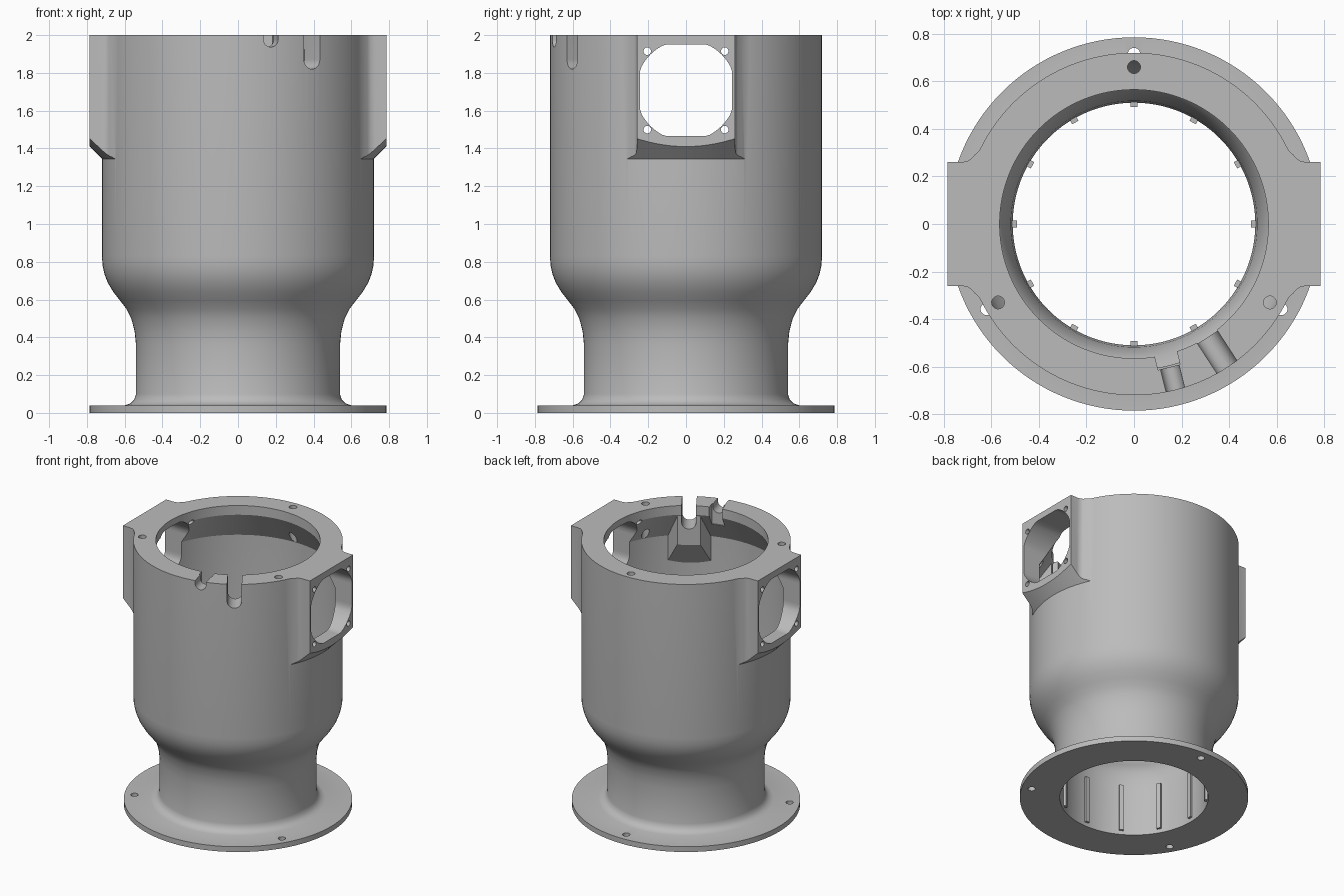
import bpy, bmesh
from math import sin, cos, pi, radians
from mathutils import Matrix, Vector

if "Cube" in bpy.data.objects:
    bpy.data.objects.remove(bpy.data.objects["Cube"], do_unlink=True)

grey = bpy.data.materials.new("plain_grey")
grey.use_nodes = True
grey.diffuse_color = (0.5, 0.5, 0.5, 1)
grey.node_tree.nodes["Principled BSDF"].inputs["Base Color"].default_value = (0.5, 0.5, 0.5, 1)


def finish(name, bm):
    bmesh.ops.recalc_face_normals(bm, faces=bm.faces)
    mesh = bpy.data.meshes.new(name)
    bm.to_mesh(mesh)
    bm.free()
    mesh.materials.append(grey)
    obj = bpy.data.objects.new(name, mesh)
    bpy.context.collection.objects.link(obj)
    return obj


def lathe(name, profile, steps=128):
    """Closed solid turned around z; the profile starts and ends on the axis."""
    bm = bmesh.new()
    verts = [bm.verts.new((r, 0, z)) for r, z in profile]
    edges = [bm.edges.new(pair) for pair in zip(verts, verts[1:])]
    bmesh.ops.spin(bm, geom=verts + edges, axis=(0, 0, 1), cent=(0, 0, 0),
                   angle=2 * pi, steps=steps, use_duplicate=False)
    bmesh.ops.remove_doubles(bm, verts=bm.verts, dist=0.0002)
    return finish(name, bm)


def radial(deg):
    """Frame with u along the tangent, v up and w pointing outwards."""
    a = radians(deg)
    return Matrix(((-sin(a), 0, cos(a)), (cos(a), 0, sin(a)), (0, 1, 0)))


UPRIGHT = Matrix.Identity(3)


def prism(name, points, start, end, frame=UPRIGHT):
    bm = bmesh.new()
    face = bm.faces.new([bm.verts.new(frame @ Vector((u, v, start))) for u, v in points])
    top = bmesh.ops.extrude_face_region(bm, geom=[face])["geom"]
    bmesh.ops.translate(bm, vec=frame @ Vector((0, 0, end - start)),
                        verts=[g for g in top if isinstance(g, bmesh.types.BMVert)])
    return finish(name, bm)


def circle(cu, cv, r, n=24):
    return [(cu + r * cos(2 * pi * i / n), cv + r * sin(2 * pi * i / n)) for i in range(n)]


def rect(u0, u1, v0, v1):
    return [(u0, v0), (u1, v0), (u1, v1), (u0, v1)]


def u_slot(r, bottom, top):
    arc = [(r * cos(pi + pi * i / 16), bottom + r + r * sin(pi + pi * i / 16)) for i in range(17)]
    return arc + [(r, top), (-r, top)]


def combine(target, other, operation):
    mod = target.modifiers.new("combine", "BOOLEAN")
    mod.operation = operation
    mod.solver = "EXACT"
    mod.object = other
    bpy.context.view_layer.objects.active = target
    bpy.ops.object.modifier_apply(modifier=mod.name)
    bpy.data.objects.remove(other, do_unlink=True)


# Flanged outer shell
body = lathe("housing_body", [
    (0, 0), (.785, 0), (.785, .04), (.6, .04), (.57, .05), (.55, .07), (.54, .1),
    (.54, .36), (.547, .43), (.565, .5), (.59, .55), (.625, .595), (.66, .64),
    (.69, .69), (.707, .735), (.717, .78), (.72, .83), (.72, 2), (0, 2)])

# Side window pads, with flared sides and a conical underside
for side in (-1, 1):
    half = [(.785, .26), (.725, .26), (.7, .264), (.685, .274), (.67, .291), (.648, .312), (.3, .312)]
    outline = [(side * x, y) for x, y in half] + [(side * x, -y) for x, y in reversed(half)]
    pad = prism("window_pad", outline, 1.25, 2)
    cone = lathe("pad_underside", [(0, 1.2), (.575, 1.2), (.975, 1.6), (.975, 2.2), (0, 2.2)])
    combine(pad, cone, "INTERSECT")
    combine(body, pad, "UNION")

# Hollow inside, narrowing again below the rim
combine(body, lathe("cavity", [
    (0, -.1), (.51, -.1), (.51, .36), (.518, .44), (.537, .51), (.562, .565),
    (.6, .61), (.635, .655), (.665, .705), (.682, .755), (.69, .83),
    (.69, 1.72), (.565, 1.93), (.565, 2.1), (0, 2.1)]), "DIFFERENCE")

# Tapered block behind the cable slot
SLOT, NOTCH = -57, -76
bm = bmesh.new()
for s in (-1, 1):
    for u, w, low in ((.08, .568, 1.7), (.16, .695, 1.5)):
        for z in (low, 1.99):
            bm.verts.new(radial(SLOT) @ Vector((s * u, z, w)))
bmesh.ops.convex_hull(bm, input=bm.verts)
combine(body, finish("slot_block", bm), "UNION")

# Windows: a circle squared off on four sides
flat = .243
window = [(max(-flat, min(flat, u)), 1.708 + max(-flat, min(flat, v)))
          for u, v in circle(0, 0, .267, 64)]
cutters = [prism("window_cut", window, -1, 1, radial(0))]

# Screw holes at the window corners
for u in (-.205, .205):
    for z in (1.5, 1.915):
        cutters.append(prism("corner_hole", circle(u, z, .02), -1, 1, radial(0)))

# Three holes in the rim and three in the flange
for deg in (90, 210, 330):
    a = radians(deg)
    cutters.append(prism("rim_hole", circle(.66 * cos(a), .66 * sin(a), .027), 1.5, 2.1))
    cutters.append(prism("flange_hole", circle(.715 * cos(a), .715 * sin(a), .026), -.1, .1))

# Cable slot, small round notch and its inner pocket
cutters.append(prism("cable_slot", u_slot(.05, 1.82, 2.1), .4, .9, radial(SLOT)))
cutters.append(prism("round_notch", u_slot(.04, 1.937, 2.1), .4, .9, radial(NOTCH)))
cutters.append(prism("notch_pocket", rect(-.05, .045, 1.85, 2.1), .4, .62, radial(NOTCH)))
for cutter in cutters:
    combine(body, cutter, "DIFFERENCE")

# Twelve ribs inside the neck
for i in range(12):
    prism("neck_rib", rect(-.015, .015, .03, .385), .493, .523, radial(30 * i))

# Smooth round walls, keep edges crisp
bpy.ops.object.select_all(action="DESELECT")
body.select_set(True)
bpy.context.view_layer.objects.active = body
bpy.ops.object.shade_smooth_by_angle(angle=radians(30))
